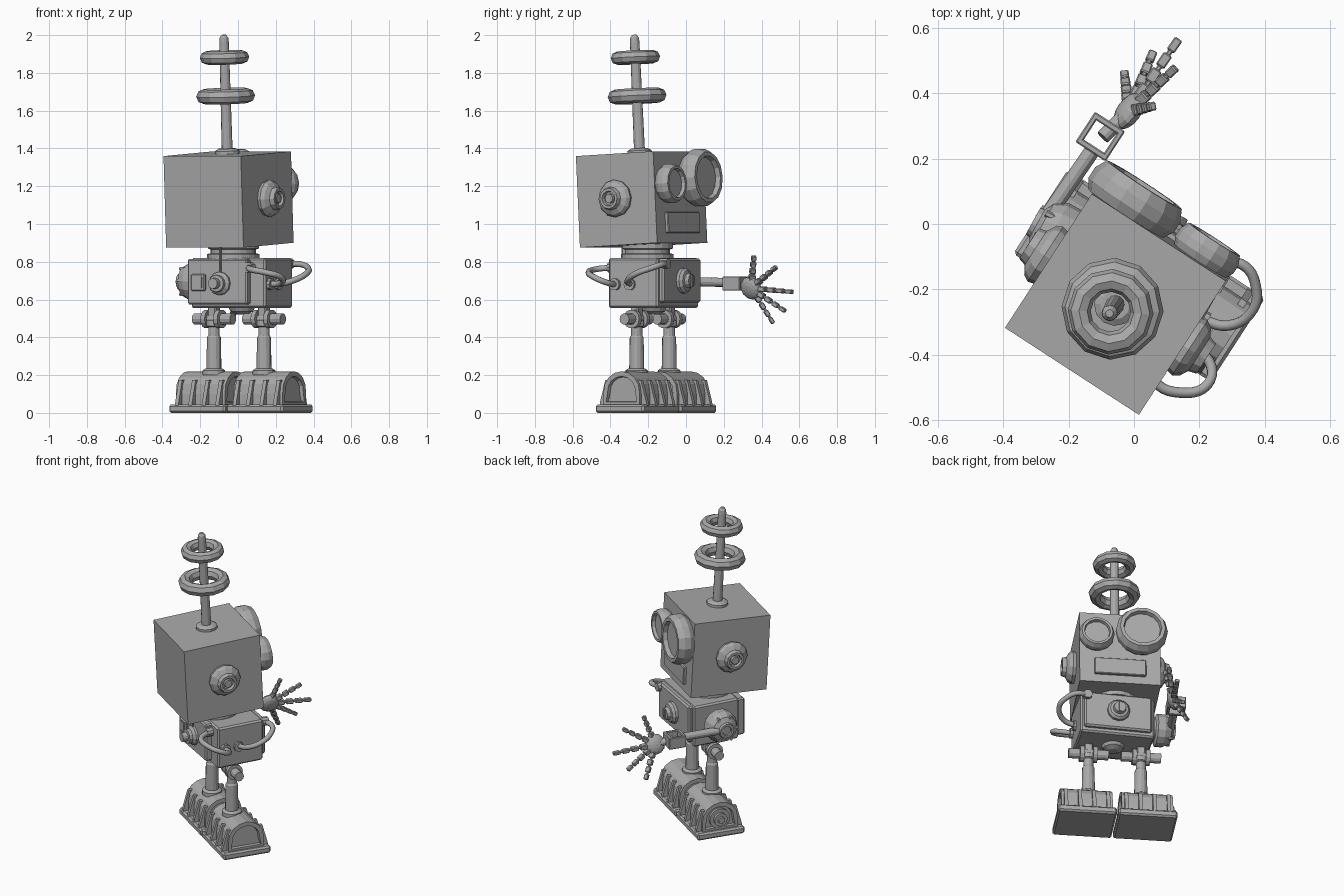
import bpy, bmesh, math
from mathutils import Matrix, Vector

if "Cube" in bpy.data.objects:
    bpy.data.objects.remove(bpy.data.objects["Cube"])

grey = bpy.data.materials.new("plain grey")
grey.use_nodes = True
GREY = (0.4, 0.4, 0.4, 1)
grey.diffuse_color = GREY
grey.node_tree.nodes["Principled BSDF"].inputs["Base Color"].default_value = GREY


def frame(x, y, z, yaw, pitch=0):
    """Part frame: +x forward, +y robot's left, +z up."""
    return (Matrix.Translation((x, y, z)) @ Matrix.Rotation(math.radians(yaw), 4, 'Z')
            @ Matrix.Rotation(math.radians(pitch), 4, 'Y'))


HEAD = frame(-0.05, -0.235, 1.13, 57, -3)
TORSO = frame(0.02, -0.172, 0, 61)
LEGS = frame(0.005, -0.175, 0, 57)
WORLD = Matrix()


def finish(name, bm, mat):
    bmesh.ops.recalc_face_normals(bm, faces=bm.faces)
    me = bpy.data.meshes.new(name)
    bm.to_mesh(me)
    bm.free()
    ob = bpy.data.objects.new(name, me)
    ob.matrix_world = mat
    me.materials.append(grey)
    bpy.context.collection.objects.link(ob)
    return ob


def aim(fr, loc, axis):
    return fr @ Matrix.Translation(loc) @ Vector(axis).to_track_quat('Z', 'Y').to_matrix().to_4x4()


def box(name, size, fr, loc, bevel=0.0, axis=(0, 0, 1)):
    bm = bmesh.new()
    bmesh.ops.create_cube(bm, size=1)
    bmesh.ops.scale(bm, vec=size, verts=bm.verts)
    if bevel:
        bmesh.ops.bevel(bm, geom=bm.edges[:], offset=bevel, segments=1, affect='EDGES')
    mat = fr @ Matrix.Translation(loc) if axis == (0, 0, 1) else aim(fr, loc, axis)
    return finish(name, bm, mat)


def lathe(name, profile, fr, loc, axis=(0, 0, 1), sides=12):
    """Turn (radius, height) points around the axis and cap both ends."""
    bm = bmesh.new()
    rings = [[bm.verts.new((r * math.cos(math.tau * i / sides), r * math.sin(math.tau * i / sides), h))
              for i in range(sides)] for r, h in profile]
    for a, b in zip(rings, rings[1:]):
        for i in range(sides):
            j = (i + 1) % sides
            bm.faces.new((a[i], a[j], b[j], b[i]))
    bm.faces.new(rings[0])
    bm.faces.new(rings[-1])
    return finish(name, bm, aim(fr, loc, axis))


def rod(name, r, length, fr, loc, axis=(0, 0, 1), sides=12):
    return lathe(name, [(r, -length / 2), (r, length / 2)], fr, loc, axis, sides)


def prism(name, outline, width, fr, loc, inset=0.0):
    """Extrude an outline in forward/up along the sideways axis."""
    bm = bmesh.new()
    a, b = ([bm.verts.new((x, s * width / 2, z)) for x, z in outline] for s in (-1, 1))
    ends = [bm.faces.new(a), bm.faces.new(b)]
    for i in range(len(a)):
        j = (i + 1) % len(a)
        bm.faces.new((a[i], a[j], b[j], b[i]))
    bmesh.ops.recalc_face_normals(bm, faces=bm.faces)
    if inset:
        bmesh.ops.inset_region(bm, faces=ends, thickness=inset, depth=0)
        bmesh.ops.inset_region(bm, faces=ends, thickness=0.004, depth=-0.02)
    return finish(name, bm, fr @ Matrix.Translation(loc))


def tube(name, points, r):
    cu = bpy.data.curves.new(name, 'CURVE')
    cu.dimensions = '3D'
    cu.bevel_depth, cu.bevel_resolution, cu.resolution_u = r, 2, 5
    sp = cu.splines.new('BEZIER')
    sp.bezier_points.add(len(points) - 1)
    for bp, p in zip(sp.bezier_points, points):
        bp.co = p
        bp.handle_left_type = bp.handle_right_type = 'AUTO'
    cu.materials.append(grey)
    ob = bpy.data.objects.new(name, cu)
    bpy.context.collection.objects.link(ob)


# Head, mouth and ears
box("head", (0.488, 0.488, 0.485), HEAD, (0, 0, 0))
box("mouth", (0.03, 0.31, 0.11), HEAD, (0.247, 0, -0.135), 0.004)
for side, s in (("left", 1), ("right", -1)):
    lathe(side + "_ear", [(.095, 0), (.1, .02), (.088, .04), (.062, .055), (.055, .08), (.04, .08),
                          (.036, .06), (.026, .06), (.024, .075)], HEAD, (0, s * 0.243, 0.005), (0, s, 0))

# Eyes with a deep rim and recessed lens
for side, y, z, r, d in (("left", .125, .1, .155, .105), ("right", -.145, .07, .106, .08)):
    lathe(side + "_eye", [(r * .88, 0), (r, d * .3), (r, d * .65), (r * .88, d), (r * .74, d),
                          (r * .7, d * .75)], HEAD, (0.243, y, z), (1, 0, 0), 14)

# Antenna
lathe("antenna_base", [(.065, 0), (.065, .018), (.045, .03)], HEAD, (0, 0, .24))
lathe("antenna_rod", [(.029, 0), (.025, .59), (.023, .612), (.012, .628)], HEAD, (0, 0, .245))
for name, z, big, small in (("lower_ring", .548, .117, .039), ("upper_ring", .753, .096, .035)):
    bm = bmesh.new()
    bmesh.ops.create_circle(bm, segments=8, radius=small,
                            matrix=Matrix.Translation((big, 0, 0)) @ Matrix.Rotation(math.pi / 2, 4, 'X'))
    bmesh.ops.spin(bm, geom=bm.verts[:] + bm.edges[:], cent=(0, 0, 0), axis=(0, 0, 1),
                   angle=math.tau, steps=12, use_merge=True)
    finish(name, bm, HEAD @ Matrix.Translation((0, 0, z)))

# Neck and torso
lathe("neck", [(.14, .81), (.14, .84), (.12, .845), (.12, .865), (.135, .87), (.135, .9)],
      WORLD, (-0.025, -0.205, 0), sides=20)
box("torso", (0.3, 0.45, 0.265), TORSO, (0, 0, 0.6875), 0.01)
box("chest_plate", (0.04, 0.41, 0.235), TORSO, (0.155, 0, 0.70), 0.01)
lathe("chest_knob", [(.068, 0), (.068, .02), (.055, .035), (.04, .038), (.036, .06)],
      TORSO, (0.172, 0, 0.70), (1, 0, 0))
box("chest_knob_slot", (0.012, 0.014, 0.065), TORSO, (0.231, 0, 0.70))
lathe("belly_bulb", [(.07, 0), (.06, .02), (.03, .035)], TORSO, (0, 0, 0.557), (0, 0, -1))

# Back plate with square port, winder and whip aerial
box("back_plate", (0.05, 0.36, 0.24), TORSO, (-0.165, 0.045, 0.695), 0.008)
box("port", (0.02, 0.085, 0.09), TORSO, (-0.193, 0.155, 0.69), 0.006)
box("port_cover", (0.012, 0.055, 0.06), TORSO, (-0.202, 0.155, 0.69))
lathe("winder", [(.062, 0), (.062, .015), (.045, .03), (.045, .05), (.028, .052), (.028, .085)],
      TORSO, (-0.188, 0.025, 0.685), (-1, 0, 0))
rod("whip_aerial", 0.006, 0.19, TORSO, (-0.2, 0.02, 0.785), sides=6)

# Right side hoses with sockets
hoses = (("rear", [(.16, -.37, .68), (.23, -.42, .69), (.225, -.49, .72), (.14, -.515, .745),
                   (.065, -.48, .76), (.06, -.39, .77)]),
         ("front", [(.2, -.29, .68), (.29, -.31, .7), (.365, -.26, .74), (.372, -.19, .765),
                    (.34, -.13, .785), (.27, -.11, .79)]))
for name, pts in hoses:
    tube(name + "_hose", pts, 0.016)
    rod(name + "_hose_socket", 0.032, 0.05, WORLD, pts[0], (.87, -.49, 0), 10)
    rod(name + "_hose_collar", 0.028, 0.04, WORLD, pts[-1], (.5, .87, 0), 10)

# Left shoulder with bolts
lathe("shoulder", [(.075, 0), (.075, .03), (.1, .04), (.1, .085), (.08, .125), (.05, .14), (.046, .155),
                   (.03, .155), (.028, .145)], TORSO, (0.0, 0.22, 0.695), (0, 1, 0), 14)
for i in range(6):
    a = math.tau * i / 6
    rod("shoulder_bolt", 0.011, 0.03, TORSO, (.078 * math.cos(a), .337, .695 + .078 * math.sin(a)),
        (0, 1, 0), 6)

# Left arm: rod, square wrist bracket, palm
start, end = Vector((-.275, .01, .695)), Vector((-.12, .235, .69))
rod("arm_rod", 0.024, (end - start).length, WORLD, (start + end) / 2, end - start)
ARM = frame(-0.103, 0.267, 0.685, 57)
for s in (-1, 1):
    box("wrist_bracket_end", (0.02, 0.1, 0.075), ARM, (s * 0.045, 0, 0), 0.004)
    box("wrist_bracket_side", (0.11, 0.018, 0.075), ARM, (0, s * 0.046, 0), 0.004)
palm = Vector((-.015, .345, .66))
wrist = Vector((-.085, .275, .68))
rod("wrist", 0.022, 0.13, WORLD, (palm + wrist) / 2, palm - wrist)
bm = bmesh.new()
bmesh.ops.create_uvsphere(bm, u_segments=12, v_segments=8, radius=0.064)
bmesh.ops.scale(bm, vec=(1, 1, 0.5), verts=bm.verts)
finish("palm", bm, aim(WORLD, palm, (-.76, .55, .35)))

# Fingers: tapering boxy links on a thin core
tips = ((.06, .36, .835), (.13, .48, .775), (.14, .57, .64), (.06, .53, .535), (-.03, .465, .47))
for n, tip in enumerate(tips):
    tip = Vector(tip)
    d = (tip - palm).normalized()
    base = palm + d * 0.045
    step = (tip - base) / 4
    rod(f"finger_{n}_core", 0.008, (tip - base).length * .95, WORLD, (tip + base) / 2, d, 6)
    for k in range(4):
        w = 0.036 - 0.003 * k
        box(f"finger_{n}_link", (w, w * 0.8, step.length * 0.78), WORLD, base + step * (k + 0.5),
            0.004, d)

# Hips, legs and feet
arch = [(-.115, .04), (-.115, .1)] + [(.115 * -math.cos(a), .11 + .11 * math.sin(a))
        for a in (math.pi * i / 8 for i in range(1, 8))] + [(.115, .1), (.115, .04)]
for side, s in (("left", 1), ("right", -1)):
    y = s * 0.158
    rod(side + "_hip_bar", 0.03, 0.24, LEGS, (0, y, 0.497), (0, 1, 0))
    for o in (-0.04, 0.04):
        rod(side + "_hip_disc", 0.05, 0.026, LEGS, (0, y + o, 0.497), (0, 1, 0), 14)
    box(side + "_hip_block", (0.05, 0.05, 0.1), LEGS, (0, y, 0.53), 0.006)
    lathe(side + "_leg", [(.041, .18), (.037, .4), (.03, .41), (.03, .455), (.04, .46), (.04, .49)],
          LEGS, (0, y, 0), sides=14)
    lathe(side + "_ankle", [(.06, .2), (.06, .225), (.045, .235)], LEGS, (0, y, 0), sides=14)
    fy = s * 0.182
    box(side + "_foot_plate", (0.305, 0.355, 0.045), LEGS, (0.02, fy, 0.0225), 0.01)
    prism(side + "_foot_arch", arch, 0.31, LEGS, (0.02, fy, 0), 0.026)
    for e in (-1, 1):
        for k in range(4):
            fin = [(e * .148, .04), (e * .145, .06), (e * .112, .175), (e * .09, .175), (e * .09, .04)]
            prism(side + "_foot_fin", fin, 0.022, LEGS, (0.02, fy + (k - 1.5) * 0.085, 0))
lathe("left_foot_boss", [(.065, 0), (.065, .02), (.042, .02), (.042, .038), (.022, .038), (.02, .05)],
      LEGS, (0.02, 0.315, 0.112), (0, 1, 0), 14)
